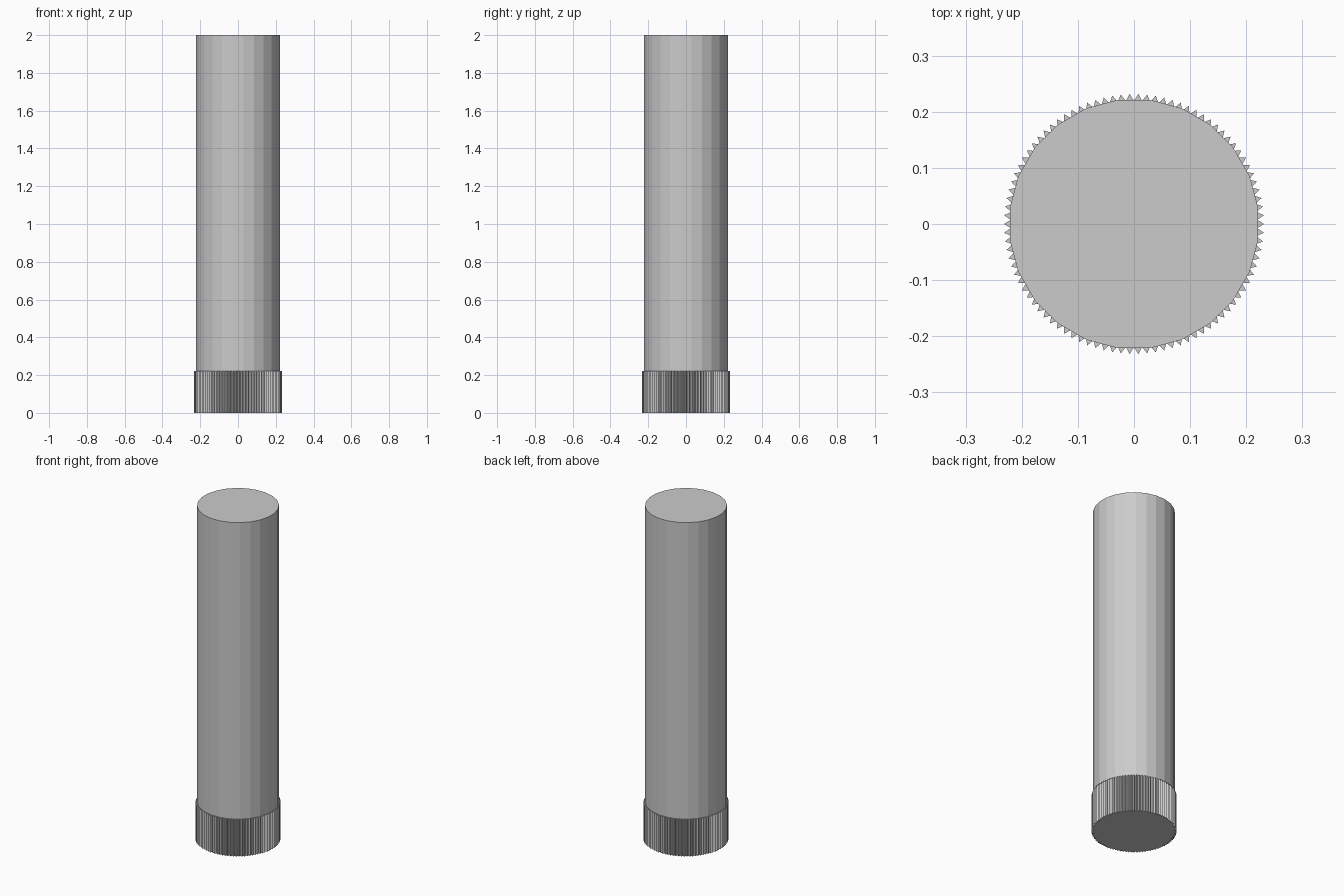
import bpy, bmesh, math

if "Cube" in bpy.data.objects:
    bpy.data.objects.remove(bpy.data.objects["Cube"])

HEIGHT = 2.0
FLAT_R = 0.2212       # distance from axis to each flat side
SIDES = 24
TEETH = 94
TOOTH_H = 0.222


def add_mesh(name, bm):
    bmesh.ops.recalc_face_normals(bm, faces=bm.faces)
    mesh = bpy.data.meshes.new(name)
    bm.to_mesh(mesh)
    bm.free()
    obj = bpy.data.objects.new(name, mesh)
    bpy.context.collection.objects.link(obj)
    return obj


def add_prism(bm, outline, z0, z1):
    """Close a vertical prism over a 2D outline."""
    low = [bm.verts.new((x, y, z0)) for x, y in outline]
    high = [bm.verts.new((x, y, z1)) for x, y in outline]
    bm.faces.new(low[::-1])
    bm.faces.new(high)
    n = len(outline)
    for i in range(n):
        j = (i + 1) % n
        bm.faces.new((low[i], low[j], high[j], high[i]))


def polar(r, a):
    return r * math.cos(a), r * math.sin(a)


# Main shaft: 24 flat sides, with flats facing the axes
bm = bmesh.new()
corner_r = FLAT_R / math.cos(math.pi / SIDES)
add_prism(bm, [polar(corner_r, (i + 0.5) * math.tau / SIDES) for i in range(SIDES)],
          0, HEIGHT)
add_mesh("shaft", bm)

# Knurled grip: ring of thin triangular ridges around the foot
bm = bmesh.new()
tip_r, root_r, half_w = 0.232, 0.2195, 0.0073
for i in range(TEETH):
    a = i * math.tau / TEETH
    da = half_w / root_r
    add_prism(bm, [polar(root_r, a - da), polar(tip_r, a), polar(root_r, a + da)],
              0, TOOTH_H)
add_mesh("grip_ridges", bm)
